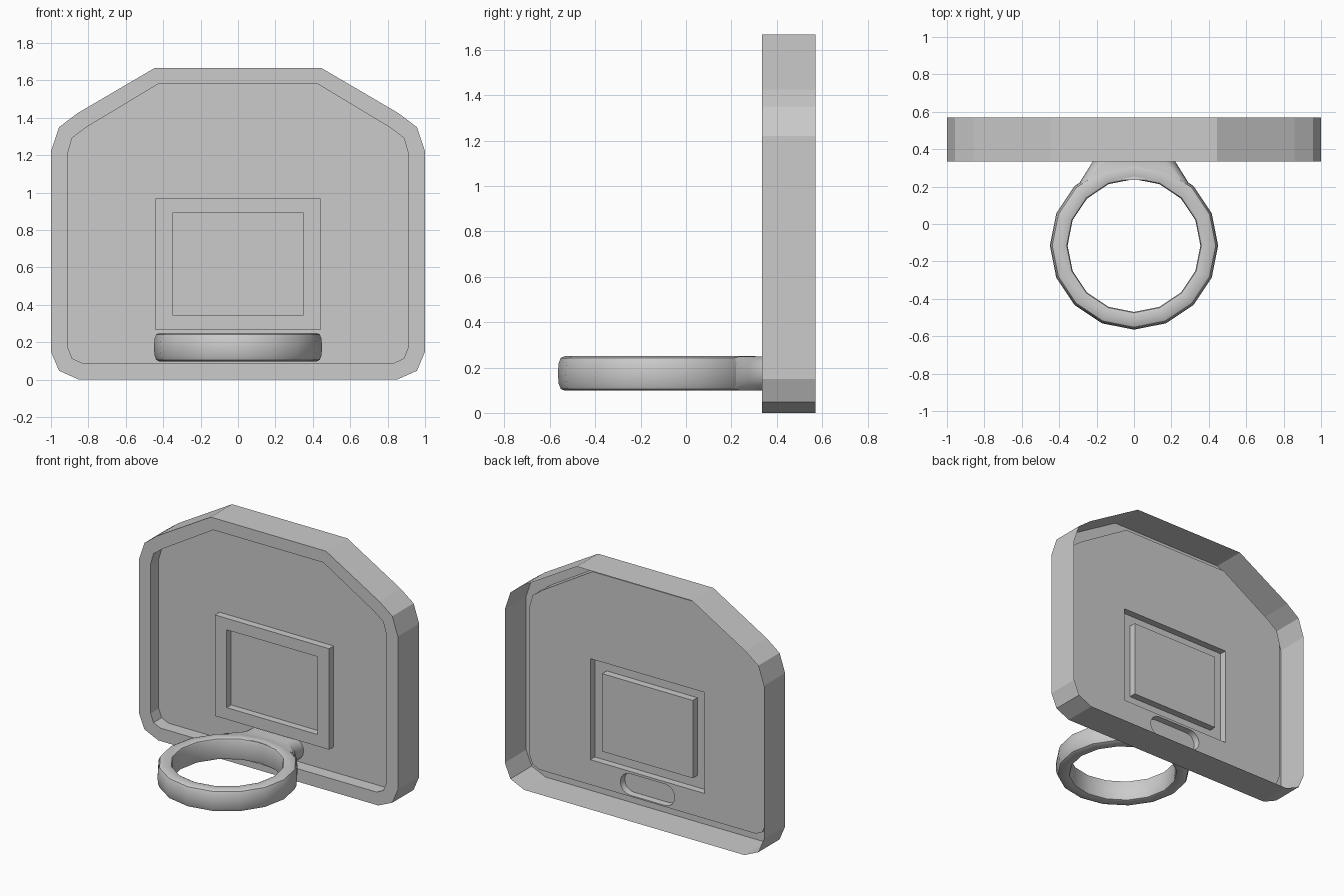
import bpy, bmesh, math

if "Cube" in bpy.data.objects:
    bpy.data.objects.remove(bpy.data.objects["Cube"])

PANEL_Y, FRONT_Y, BACK_Y, FRAME_Y, CAP_Y = 0.425, 0.335, 0.57, 0.375, 0.38
ZC = 0.174


def mirrored(half):
    return half + [(-x, z) for x, z in reversed(half)]


def rect(x, z0, z1):
    return [(x, z1), (x, z0), (-x, z0), (-x, z1)]


def stadium(w, h, n=8):
    pts = []
    for side in (1, -1):
        for i in range(n + 1):
            a = math.pi * (i / n - 0.5)
            pts.append((side * (w - h + h * math.cos(a)), side * h * math.sin(a)))
    return pts


def bridge(bm, a, b):
    n = len(a)
    return [bm.faces.new((a[i], a[(i + 1) % n], b[(i + 1) % n], b[i])) for i in range(n)]


def finish(bm, name, smooth=None):
    me = bpy.data.meshes.new(name)
    bm.to_mesh(me)
    bm.free()
    ob = bpy.data.objects.new(name, me)
    bpy.context.collection.objects.link(ob)
    if smooth:
        bpy.ops.object.select_all(action='DESELECT')
        ob.select_set(True)
        bpy.context.view_layer.objects.active = ob
        bpy.ops.object.shade_smooth_by_angle(angle=math.radians(smooth))
    return ob


# Backboard: one thin shell, open at the back, with rim, sunken panel and target frame
outer = mirrored([(0.445, 1.667), (0.858, 1.425), (0.957, 1.35), (1, 1.22),
                  (1, 0.15), (0.957, 0.048), (0.85, 0)])
inner = mirrored([(0.425, 1.582), (0.81, 1.35), (0.887, 1.293), (0.91, 1.213),
                  (0.91, 0.172), (0.887, 0.114), (0.835, 0.09)])
bm = bmesh.new()


def loop(pts, y):
    return [bm.verts.new((x, y, z)) for x, z in pts]


rim_in = loop(inner, FRONT_Y)
rim_out = loop(outer, FRONT_Y)
panel = loop(inner, PANEL_Y)
bridge(bm, loop(outer, BACK_Y), rim_out)
bridge(bm, rim_out, rim_in)
bridge(bm, rim_in, panel)
frame_base = loop(rect(0.441, 0.265, 0.97), PANEL_Y)
frame_out = loop(rect(0.441, 0.265, 0.97), FRAME_Y)
frame_in = loop(rect(0.35, 0.347, 0.89), FRAME_Y)
target = loop(rect(0.35, 0.347, 0.89), PANEL_Y)
bridge(bm, frame_base, frame_out)
bridge(bm, frame_out, frame_in)
bridge(bm, frame_in, target)
bm.faces.new(target)
hole = loop([(x, z + ZC) for x, z in stadium(0.21, 0.0745)], PANEL_Y)
edges = []
for lp in (panel, frame_base, hole):
    for i in range(len(lp)):
        a, b = lp[i], lp[(i + 1) % len(lp)]
        edges.append(bm.edges.get((a, b)) or bm.edges.new((a, b)))
bmesh.ops.triangle_fill(bm, use_beauty=True, use_dissolve=False, edges=edges, normal=(0, -1, 0))
bmesh.ops.recalc_face_normals(bm, faces=bm.faces[:])
bm.normal_update()
rim_face = next(f for f in bm.faces if rim_in[0] in f.verts and rim_out[0] in f.verts)
if rim_face.normal.y > 0:
    bmesh.ops.reverse_faces(bm, faces=bm.faces[:])
finish(bm, "backboard")

# Hoop: rounded section swept around 16 sides
section = [(0.355, 0.115), (0.36, 0.103), (0.373, 0.098), (0.42, 0.098), (0.437, 0.106),
           (0.446, 0.128), (0.45, 0.174), (0.446, 0.22), (0.437, 0.242), (0.42, 0.25),
           (0.373, 0.25), (0.36, 0.245), (0.355, 0.233)]
bm = bmesh.new()
rings = []
for i in range(16):
    a = math.tau * i / 16
    rings.append([bm.verts.new((r * math.cos(a), -0.115 + r * math.sin(a), z)) for r, z in section])
for i in range(16):
    bridge(bm, rings[i], rings[(i + 1) % 16])
bmesh.ops.recalc_face_normals(bm, faces=bm.faces[:])
finish(bm, "hoop", 40)

# Neck: flared oval tube from the hoop into the panel, with a recessed end
bm = bmesh.new()
rows = []
for t in (0, 0.3, 0.65, 1):
    w = 0.325 + (0.22 - 0.325) * t
    row = []
    for x, z in stadium(w, 0.0745):
        xs = max(-1, min(1, x / w)) * 0.325
        y0 = -0.115 + math.sqrt(0.43 ** 2 - xs ** 2) if abs(xs) > 0.17 else 0.275
        row.append(bm.verts.new((x, y0 + (FRONT_Y - y0) * t, ZC + z)))
    rows.append(row)
for y in (PANEL_Y, CAP_Y):
    s = 0.21 if y == PANEL_Y else 0.207
    rows.append([bm.verts.new((x, y, ZC + z)) for x, z in stadium(s, s - 0.1355)])
for a, b in zip(rows, rows[1:]):
    bridge(bm, a, b)
bm.faces.new(rows[-1])
bmesh.ops.recalc_face_normals(bm, faces=bm.faces[:])
finish(bm, "hoop_neck", 40)
